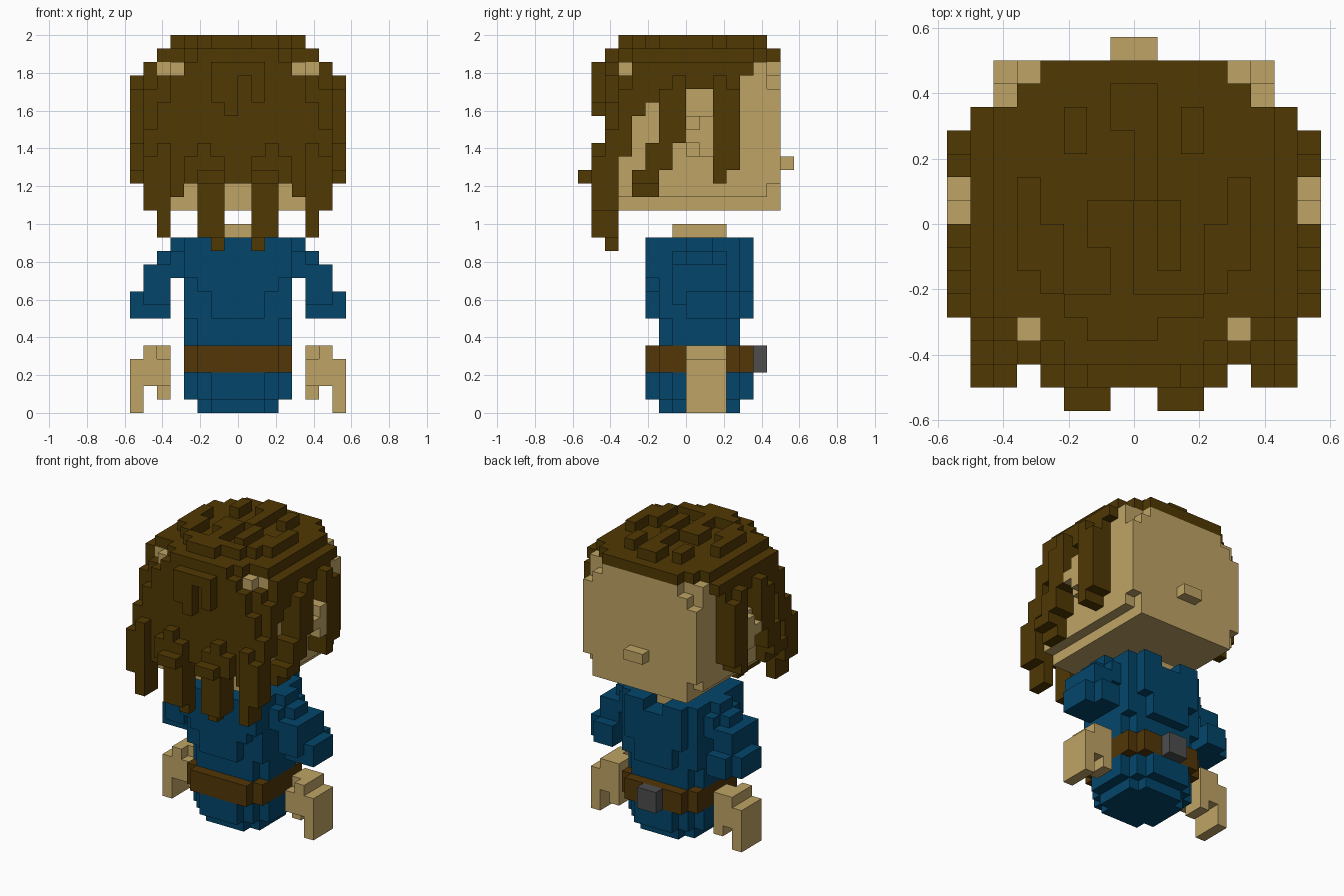
import bpy, bmesh
from mathutils import Vector

if "Cube" in bpy.data.objects:
    bpy.data.objects.remove(bpy.data.objects["Cube"])

UNIT = 1 / 14
claimed = {}   # cell -> part name, the first part to claim a cell keeps it


def block(part, x, y, z, mirror=False):
    """Fill a box of cells; mirror=True repeats it on the other side."""
    for i in range(*x):
        for j in range(*y):
            for k in range(*z):
                claimed.setdefault((i, j, k), part)
                if mirror:
                    claimed.setdefault((-1 - i, j, k), part)


def both(part, x, y, z):
    block(part, x, y, z, mirror=True)


def carve(x, y, z):
    for i in range(*x):
        for j in range(*y):
            for k in range(*z):
                claimed.pop((i, j, k), None)
                claimed.pop((-1 - i, j, k), None)


# Head with clipped face corners and rounded rear corners
block("head", (-6, 6), (-5, 7), (16, 26))
block("head", (-5, 5), (-5, 7), (15, 16))
carve((5, 6), (6, 7), (16, 17))
carve((5, 6), (6, 7), (24, 26))
carve((4, 5), (6, 7), (25, 26))
carve((5, 6), (-5, -4), (20, 26))
block("nose", (-1, 1), (7, 8), (18, 19))
both("ear", (6, 7), (0, 2), (19, 22))
both("ear", (7, 8), (1, 2), (19, 22))
both("ear", (7, 8), (0, 1), (20, 21))
block("neck", (-2, 2), (-1, 3), (12, 14))

# Hair cap: each level steps in towards the crown and round the rear
for level, front, wide in ((24, 4, 7), (25, 5, 7), (26, 5, 6)):
    both("hair", (0, wide), (-4, front), (level, level + 1))
    both("hair", (0, min(wide, 30 - level)), (-5, -4), (level, level + 1))
    both("hair", (0, 29 - level), (-6, -5), (level, level + 1))
both("hair", (0, 5), (5, 6), (26, 27))
both("hair", (0, 4), (6, 7), (26, 27))

# Raised tufts on the crown
both("hair", (2, 3), (3, 5), (27, 28))
both("hair", (4, 5), (-2, 2), (27, 28))
both("hair", (3, 4), (-3, 0), (27, 28))
both("hair", (1, 3), (-4, -3), (27, 28))
block("hair", (-2, 1), (-5, -3), (27, 28))
block("hair", (-1, 1), (4, 6), (27, 28))
block("hair", (0, 1), (1, 4), (27, 28))
block("hair", (-2, 0), (-1, 1), (27, 28))
block("hair", (1, 2), (-2, 1), (27, 28))
block("hair", (-1, 0), (-4, -1), (27, 28))

# Rear hair: one strand per column, each with its own lower and upper end
ends = ((17, 24), (12, 24), (13, 24), (17, 24), (16, 24), (13, 23), (15, 21))
for column, end in enumerate(ends):
    both("hair", (column, column + 1), (-6, -5), end)
both("hair", (5, 6), (-5, -4), (20, 24))

# Outer rear locks hanging over the strands
both("hair", (1, 4), (-7, -6), (17, 19))
both("hair", (2, 3), (-7, -6), (19, 20))
both("hair", (1, 3), (-7, -6), (13, 17))
both("hair", (1, 3), (-8, -7), (17, 18))
both("hair", (5, 7), (-7, -6), (15, 19))
both("hair", (5, 6), (-7, -6), (19, 20))
both("hair", (5, 6), (-7, -6), (13, 15))
block("hair", (-2, 2), (-7, -6), (25, 26))
both("hair", (1, 2), (-7, -6), (23, 25))
block("hair", (-1, 0), (-7, -6), (22, 25))

# Side hair: stepped fringe under the cap
for start, end in ((-5, 19), (-4, 22), (-3, 23)):
    both("hair", (6, 7), (start, start + 1), (end, 24))

# Side hair: slanting lock behind the ear, straight lock before it
both("hair", (6, 8), (-2, 0), (20, 24))
both("hair", (6, 8), (-3, -1), (18, 20))
both("hair", (6, 8), (-4, -2), (17, 18))
both("hair", (6, 7), (-4, -2), (16, 17))
both("hair", (6, 8), (2, 4), (18, 24))
both("hair", (6, 8), (2, 3), (17, 18))
both("hair", (7, 8), (2, 3), (24, 25))
both("hair", (7, 8), (-1, 0), (24, 25))

# Tunic: chest tapering down to a narrower waist
both("tunic", (0, 4), (-2, 4), (7, 13))
both("tunic", (0, 4), (-3, -2), (10, 13))
both("tunic", (0, 3), (-3, -2), (9, 10))
both("tunic", (0, 2), (-3, -2), (7, 9))
both("tunic", (0, 3), (4, 5), (9, 12))
both("tunic", (0, 2), (4, 5), (7, 9))
both("tunic", (1, 3), (4, 5), (12, 13))
carve((0, 1), (3, 4), (12, 13))
both("tunic", (0, 4), (-1, 3), (5, 7))
both("tunic", (0, 3), (-2, 4), (5, 7))

# Sleeves stepping outwards and down
both("sleeve", (4, 5), (0, 2), (12, 13))
both("sleeve", (4, 5), (-1, 3), (10, 12))
both("sleeve", (5, 6), (0, 2), (11, 12))
both("sleeve", (5, 7), (-1, 3), (8, 11))
both("sleeve", (5, 7), (0, 4), (7, 9))
both("sleeve", (7, 8), (0, 3), (7, 9))

# Belt with buckle, and rounded tunic skirt below
both("belt", (0, 4), (-2, 4), (3, 5))
both("belt", (0, 3), (-3, 5), (3, 5))
block("buckle", (-1, 1), (5, 6), (3, 5))
both("skirt", (0, 4), (-1, 3), (1, 3))
both("skirt", (0, 3), (-2, 4), (1, 3))
both("skirt", (0, 2), (-3, 5), (1, 3))
both("skirt", (0, 3), (-1, 3), (0, 1))
both("skirt", (0, 2), (-2, 4), (0, 1))

# Hands: palm, long outer finger, short inner thumb
both("hand", (6, 7), (0, 3), (4, 5))
both("hand", (5, 6), (1, 3), (4, 5))
both("hand", (5, 8), (0, 3), (2, 4))
both("hand", (7, 8), (0, 3), (0, 2))
both("hand", (5, 6), (1, 3), (1, 2))


def material(name, colour):
    mat = bpy.data.materials.new(name)
    mat.use_nodes = True
    mat.diffuse_color = (*colour, 1)
    mat.node_tree.nodes["Principled BSDF"].inputs["Base Color"].default_value = (*colour, 1)
    return mat


skin = material("skin", (0.52, 0.37, 0.13))
brown = material("hair brown", (0.082, 0.04, 0.001))
blue = material("tunic blue", (0.001, 0.06, 0.145))
leather = material("belt leather", (0.084, 0.037, 0.002))
iron = material("buckle grey", (0.075, 0.075, 0.078))
PARTS = {"head": skin, "nose": skin, "ear": skin, "neck": skin, "hand": skin,
         "hair": brown, "tunic": blue, "sleeve": blue, "skirt": blue,
         "belt": leather, "buckle": iron}


def build(part, mat):
    """Turn the outer faces of a part's cells into a clean mesh."""
    bm = bmesh.new()
    for cell in [c for c, owner in claimed.items() if owner == part]:
        centre = Vector(cell) + Vector((0.5, 0.5, 0.5))
        for axis in range(3):
            for sign in (-1, 1):
                step = Vector((0, 0, 0))
                step[axis] = sign
                if tuple(int(v) for v in Vector(cell) + step) in claimed:
                    continue
                u, v = Vector((0, 0, 0)), Vector((0, 0, 0))
                u[(axis + 1) % 3] = 0.5
                v[(axis + 2) % 3] = 0.5 * sign
                mid = centre + step / 2
                ring = (mid - u - v, mid + u - v, mid + u + v, mid - u + v)
                bm.faces.new([bm.verts.new(p * UNIT) for p in ring])
    bmesh.ops.remove_doubles(bm, verts=bm.verts, dist=UNIT / 100)
    bmesh.ops.dissolve_limit(bm, angle_limit=0.01, verts=bm.verts, edges=bm.edges)
    mesh = bpy.data.meshes.new(part)
    bm.to_mesh(mesh)
    bm.free()
    mesh.materials.append(mat)
    bpy.context.collection.objects.link(bpy.data.objects.new(part, mesh))


for part, mat in PARTS.items():
    build(part, mat)
